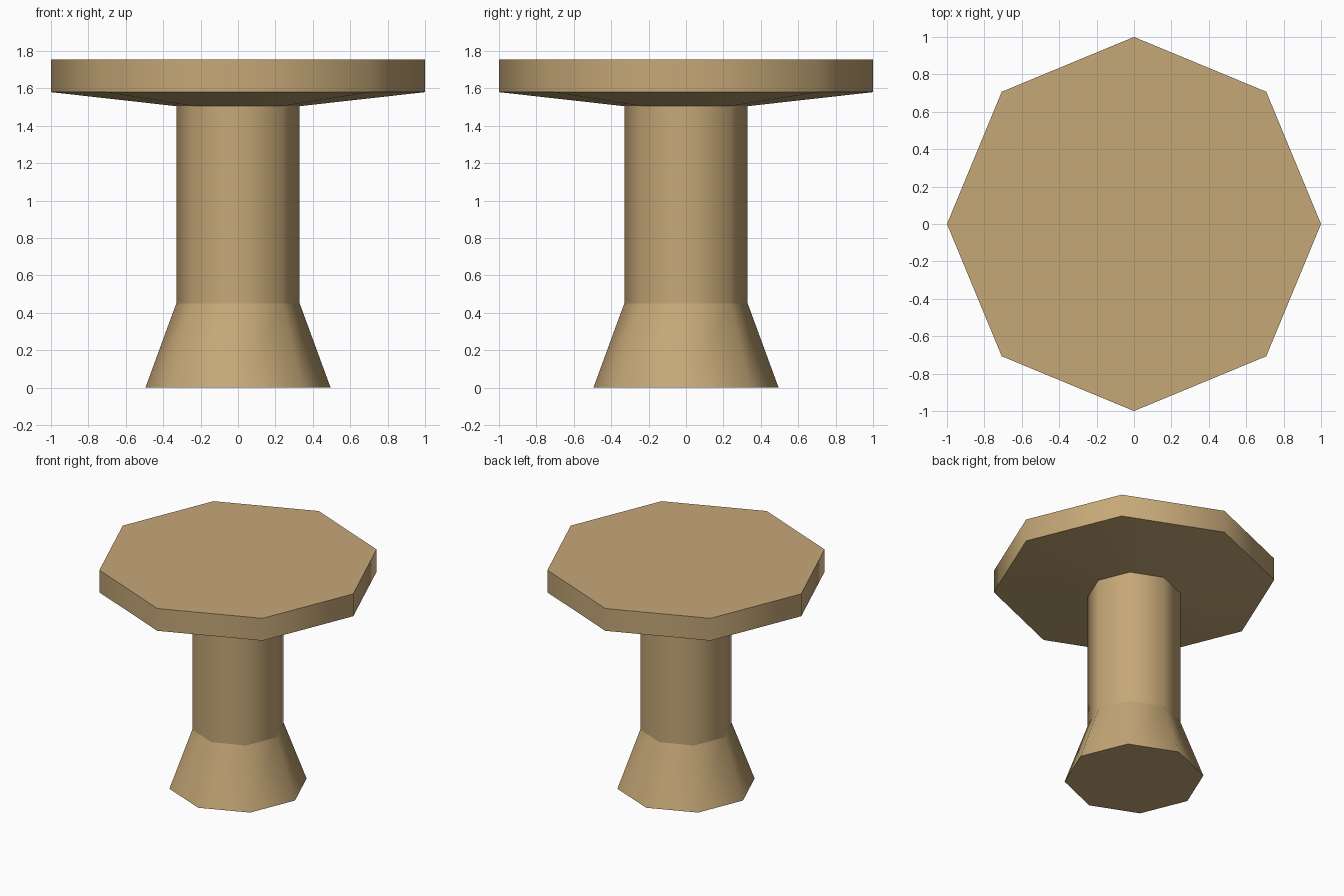
import bpy
import bmesh
from math import cos, sin, pi, radians

SIDES = 8

cube = bpy.data.objects.get("Cube")
if cube:
    bpy.data.objects.remove(cube, do_unlink=True)

# Single tan wood colour
wood = bpy.data.materials.new("tan wood")
wood.use_nodes = True
colour = (0.56, 0.39, 0.185, 1)
wood.diffuse_color = colour
wood.node_tree.nodes["Principled BSDF"].inputs["Base Color"].default_value = colour


def turned_part(name, profile, cap_bottom=False, cap_top=False):
    """Turn a bottom-to-top (radius, height) profile into an octagonal part."""
    bm = bmesh.new()
    rings = []
    for radius, z in profile:
        angles = [2 * pi * i / SIDES for i in range(SIDES)]
        rings.append([bm.verts.new((radius * cos(a), radius * sin(a), z)) for a in angles])
    for low, high in zip(rings, rings[1:]):
        for i in range(SIDES):
            j = (i + 1) % SIDES
            bm.faces.new((low[i], low[j], high[j], high[i]))
    if cap_bottom:
        bm.faces.new(rings[0][::-1])
    if cap_top:
        bm.faces.new(rings[-1])
    mesh = bpy.data.meshes.new(name)
    bm.to_mesh(mesh)
    bm.free()
    mesh.materials.append(wood)
    obj = bpy.data.objects.new(name, mesh)
    bpy.context.collection.objects.link(obj)
    # Sides blend smoothly, rims stay crisp
    bpy.ops.object.select_all(action="DESELECT")
    obj.select_set(True)
    bpy.context.view_layer.objects.active = obj
    bpy.ops.object.shade_smooth_by_angle(angle=radians(50))
    return obj


# Flared foot, straight column, and slab with a shallow tapered underside
turned_part("flared_foot", [(0.495, 0), (0.33, 0.45)], cap_bottom=True)
turned_part("column", [(0.33, 0.45), (0.33, 1.505)])
turned_part("table_top", [(0.33, 1.505), (1, 1.58), (1, 1.755)], cap_top=True)
